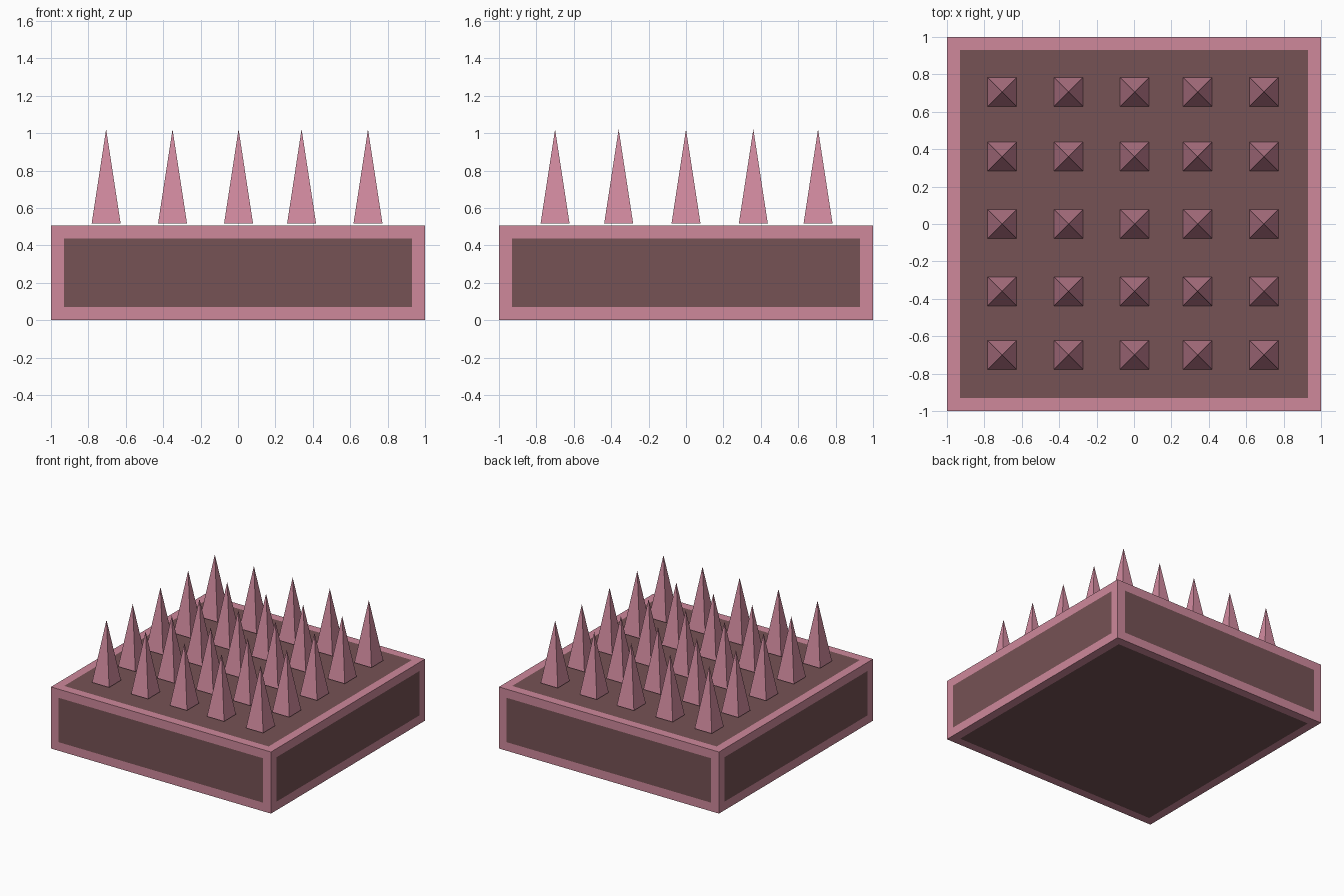
import bpy, bmesh
from math import radians, sqrt
from mathutils import Matrix

if "Cube" in bpy.data.objects:
    bpy.data.objects.remove(bpy.data.objects["Cube"])

def material(name, rgb):
    m = bpy.data.materials.new(name)
    m.diffuse_color = (*rgb, 1)
    m.use_nodes = True
    m.node_tree.nodes["Principled BSDF"].inputs["Base Color"].default_value = m.diffuse_color
    return m

pink = material("pink_trim", (0.62, 0.25, 0.33))
dark = material("dark_panel", (0.18, 0.085, 0.09))
spike_pink = material("spike_pink", (0.65, 0.26, 0.35))

def finish(name, bm, mats):
    me = bpy.data.meshes.new(name)
    bm.to_mesh(me)
    bm.free()
    for m in mats:
        me.materials.append(m)
    ob = bpy.data.objects.new(name, me)
    bpy.context.collection.objects.link(ob)
    return ob

# Base block: every side has a flush dark panel inside a pink border
H = 0.506
bm = bmesh.new()
bmesh.ops.create_cube(bm, size=1, matrix=Matrix.Translation((0, 0, H / 2)) @ Matrix.Diagonal((2, 2, H, 1)))
panels = list(bm.faces)
bmesh.ops.inset_individual(bm, faces=panels, thickness=0.1, depth=0)
for f in panels:
    f.material_index = 1
finish("base_block", bm, [pink, dark])

# Spikes: 5 x 5 grid of square pyramids, hovering just above the base
Z0, Z1, HALF = 0.516, 1.021, 0.0775
bm = bmesh.new()
bmesh.ops.create_cone(bm, cap_ends=True, segments=4, radius1=HALF * sqrt(2), radius2=0, depth=Z1 - Z0,
                      matrix=Matrix.Rotation(radians(45), 4, 'Z'))
bmesh.ops.remove_doubles(bm, verts=bm.verts, dist=1e-5)
first = finish("spike", bm, [spike_pink])
xs = (-0.705, -0.35, 0.003, 0.34, 0.695)
ys = (-0.70, -0.36, 0.0, 0.36, 0.706)
for j, y in enumerate(ys):
    for i, x in enumerate(xs):
        ob = first
        if i or j:
            ob = bpy.data.objects.new("spike", first.data)
            bpy.context.collection.objects.link(ob)
        ob.name = f"spike_{j + 1}_{i + 1}"
        ob.location = (x, y, (Z0 + Z1) / 2)
